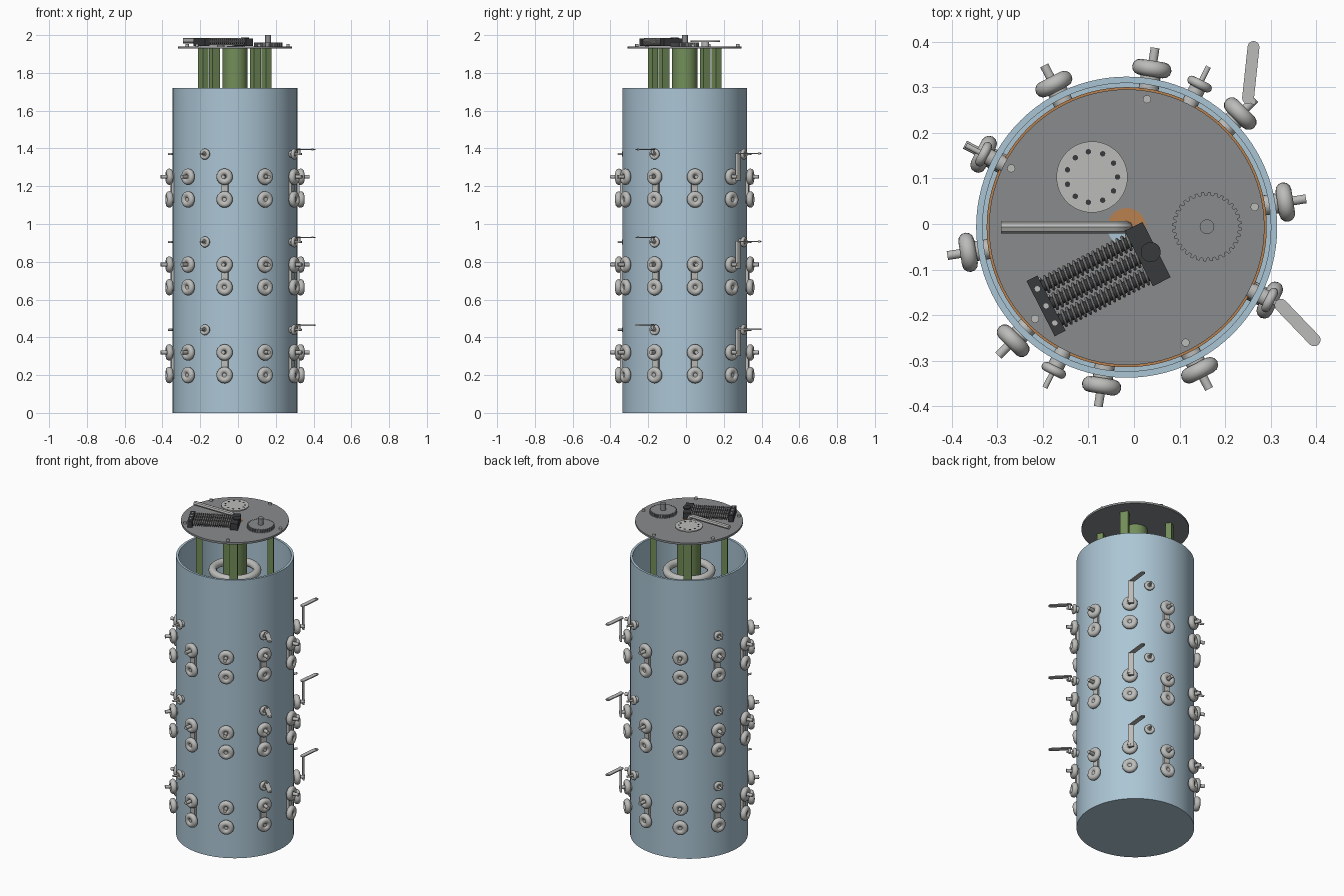
import bpy, bmesh
from math import pi, sin, cos, radians
from mathutils import Matrix, Vector

if "Cube" in bpy.data.objects:
    bpy.data.objects.remove(bpy.data.objects["Cube"])

CX, CY = -0.016, -0.007          # axis of the vessel
LID = 1.94                       # top of the lid
made = []


def material(name, r, g, b):
    m = bpy.data.materials.new(name)
    m.use_nodes = True
    m.diffuse_color = (r, g, b, 1)
    m.node_tree.nodes["Principled BSDF"].inputs["Base Color"].default_value = (r, g, b, 1)
    return m


BLUE = material("pale blue", 0.41, 0.56, 0.66)
GREY = material("lid grey", 0.25, 0.26, 0.265)
STEEL = material("light steel", 0.50, 0.50, 0.49)
GREEN = material("moss green", 0.17, 0.27, 0.10)
BLACK = material("charcoal", 0.04, 0.042, 0.046)
COPPER = material("copper", 0.48, 0.22, 0.08)


def mesh_of(bm, name, *mats):
    bmesh.ops.recalc_face_normals(bm, faces=bm.faces)
    me = bpy.data.meshes.new(name)
    bm.to_mesh(me)
    bm.free()
    for m in mats:
        me.materials.append(m)
    return me


def place(name, me, loc=(CX, CY, 0), turn=0):
    ob = bpy.data.objects.new(name, me)
    ob.location, ob.rotation_euler = loc, (0, 0, turn)
    bpy.context.collection.objects.link(ob)
    made.append(ob)
    return ob


def lathe(bm, profile, mat=Matrix(), segs=24, loop=False):
    """Spin (radius, height) points round local z; loop closes the section."""
    rings = [[bm.verts.new(mat @ Vector((r * cos(2 * pi * i / segs), r * sin(2 * pi * i / segs), h)))
              for i in range(segs)] for r, h in profile]
    pairs = list(zip(rings, rings[1:]))
    if loop:
        pairs.append((rings[-1], rings[0]))
    else:
        bm.faces.new(rings[0])
        bm.faces.new(rings[-1])
    for a, b in pairs:
        for i in range(segs):
            j = (i + 1) % segs
            bm.faces.new((a[i], a[j], b[j], b[i]))


def rod(bm, r, a, b, mat=Matrix(), segs=20):
    lathe(bm, [(r, a), (r, b)], mat, segs)


def torus(bm, major, minor, mat=Matrix(), segs=28, sides=12):
    lathe(bm, [(major + minor * cos(2 * pi * k / sides), minor * sin(2 * pi * k / sides))
               for k in range(sides)], mat, segs, True)


def box(bm, size, centre):
    bmesh.ops.create_cube(bm, size=1, matrix=Matrix.Translation(centre) @ Matrix.Diagonal((*size, 1)))


def slab(bm, outline, z0, z1):
    face = bm.faces.new([bm.verts.new((x, y, z0)) for x, y in outline])
    top = bmesh.ops.extrude_face_region(bm, geom=[face])["geom"]
    bmesh.ops.translate(bm, vec=(0, 0, z1 - z0), verts=[v for v in top if isinstance(v, bmesh.types.BMVert)])


def capsule(a, b, r, n=8):
    d = (Vector(b) - Vector(a)).normalized()
    s = Vector((-d.y, d.x))
    pts = []
    for end, sign in ((Vector(a), -1), (Vector(b), 1)):
        pts += [end + sign * r * (d * sin(pi * k / n) - s * cos(pi * k / n)) for k in range(n + 1)]
    return pts


def part(name, mat, build, loc=(CX, CY, 0), turn=0):
    bm = bmesh.new()
    build(bm)
    return place(name, mesh_of(bm, name, mat), loc, turn)


# Vessel: open shell with a floor, copper liner inside
part("vessel_shell", BLUE, lambda bm: lathe(
    bm, [(0.33, 0), (0.33, 1.72), (0.316, 1.72), (0.316, 0.02)], segs=96))
part("copper_liner", COPPER, lambda bm: lathe(
    bm, [(0.307, 0.05), (0.307, 1.38), (0.302, 1.38), (0.302, 0.05)], segs=96, loop=True))

# Inner column, ring tube and four posts carrying the lid
part("central_column", GREEN, lambda bm: rod(bm, 0.067, 0.05, 1.93, segs=40))
part("inner_ring_tube", STEEL, lambda bm: torus(bm, 0.125, 0.023, Matrix.Translation((0, 0, 1.63)), 48))
for k in range(4):
    part("lid_post", GREEN, lambda bm: box(bm, (0.035, 0.045, 1.88), (0.2, 0, 0.99)),
         turn=radians(-57 + 90 * k))


# Lid with five screws
part("lid", GREY, lambda bm: rod(bm, 0.302, 1.928, LID, segs=96))
part("lid_screws", STEEL, lambda bm: [
    rod(bm, 0.009, LID, LID + 0.012,
        Matrix.Rotation(radians(9 + 72 * k), 4, 'Z') @ Matrix.Translation((0.284, 0, 0)), 12)
    for k in range(5)])

# Central port: copper far half, pale near half
bm = bmesh.new()
rod(bm, 0.042, LID, LID + 0.002, segs=36)
bmesh.ops.bisect_plane(bm, geom=bm.verts[:] + bm.edges[:] + bm.faces[:],
                       plane_co=(0, 0, 0), plane_no=(0.3, 1, 0))
for f in bm.faces:
    c = f.calc_center_median()
    f.material_index = 0 if c.y + 0.3 * c.x > 0 else 1
place("central_port", mesh_of(bm, "central_port", COPPER, BLUE))

# Gear and its axle
teeth = 32
rim = []
for t in range(teeth):
    for step, r in ((0, 0.069), (0.3, 0.069), (0.45, 0.076), (0.85, 0.076)):
        a = 2 * pi * (t + step) / teeth
        rim.append((r * cos(a), r * sin(a)))
part("gear", GREY, lambda bm: slab(bm, rim, LID, 1.96), (0.16, -0.006, 0))
part("gear_axle", GREY, lambda bm: rod(bm, 0.016, LID, 2.0), (0.16, -0.006, 0))

# Perforated disc
DISC = (-0.092, 0.103, 0)
part("perforated_disc", STEEL, lambda bm: (
    rod(bm, 0.078, 1.964, 1.971, segs=48), rod(bm, 0.02, LID, 1.965)), DISC)
part("disc_holes", BLACK, lambda bm: [
    rod(bm, 0.006, 1.963, 1.972, Matrix.Rotation(2 * pi * k / 11, 4, 'Z') @ Matrix.Translation((0.056, 0, 0)), 12)
    for k in range(11)], DISC)


def wire(name, points, radius, mat, loc, turn=0):
    cu = bpy.data.curves.new(name, 'CURVE')
    cu.dimensions, cu.bevel_depth, cu.bevel_resolution, cu.use_fill_caps = '3D', radius, 2, True
    sp = cu.splines.new('POLY')
    sp.points.add(len(points) - 1)
    for p, co in zip(sp.points, points):
        p.co = (*co, 1)
    cu.materials.append(mat)
    ob = place(name, cu, loc, turn)
    bpy.context.view_layer.objects.active = ob
    ob.select_set(True)
    bpy.ops.object.convert(target='MESH')
    ob.select_set(False)


# Outlet pipe bending down into the port
bpy.ops.object.select_all(action='DESELECT')
bend = [(0.03 * (sin(a) - 1), 0, 0.03 * (cos(a) - 1)) for a in (pi / 2 * k / 8 for k in range(9))]
wire("outlet_pipe", [(-0.275, 0, 0)] + bend, 0.0135, STEEL, (CX, CY, 1.97))

# Spring pack: two end blocks, three rods with coils
PACK, TURN = (0.03, -0.066, LID), radians(27)
part("spring_block", BLACK, lambda bm: (
    box(bm, (0.044, 0.136, 0.04), (0, 0, 0.022)), rod(bm, 0.022, 0.04, 0.048, Matrix.Translation((0.008, 0.001, 0)))),
     PACK, TURN)
part("spring_end_plate", BLACK, lambda bm: box(bm, (0.027, 0.136, 0.04), (-0.25, 0, 0.022)), PACK, TURN)
side = Matrix.Rotation(-pi / 2, 4, 'Y')
for y in (-0.042, 0, 0.042):
    part("spring_rod", BLACK, lambda bm: rod(bm, 0.013, 0, 0.25, Matrix.Translation((0, y, 0.024)) @ side, 14),
         PACK, TURN)
    part("spring_stud", STEEL, lambda bm: rod(bm, 0.006, 0.04, 0.045, Matrix.Translation((-0.25, y, 0)), 10),
         PACK, TURN)
    coil = [(-0.022 - 0.214 * i / 252, y + 0.0175 * cos(2 * pi * i / 14), 0.024 + 0.0175 * sin(2 * pi * i / 14))
            for i in range(253)]
    wire("spring_coil", coil, 0.003, STEEL, PACK, TURN)

# Side fittings, modelled along +x and turned round the vessel
out = Matrix.Rotation(pi / 2, 4, 'Y')


def fitting(name, major, minor, hub, shaft, reach, link=False):
    bm = bmesh.new()
    torus(bm, major, minor, Matrix.Translation((0.352, 0, 0)) @ out)
    rod(bm, hub, 0.30, 0.35, out)
    lathe(bm, [(hub * 0.75, 0.345), (hub * 0.6, 0.36)], out)
    if shaft:
        rod(bm, shaft, 0.35, reach, out, 14)
    if link:
        box(bm, (0.016, 0.034, 0.1), (0.336, 0, -0.06))
    return mesh_of(bm, name, STEEL)


upper = fitting("upper_wheel", 0.026, 0.0175, 0.022, 0.010, 0.398)
linked = fitting("linked_wheel", 0.026, 0.0175, 0.022, 0.010, 0.398, True)
lower = fitting("lower_wheel", 0.026, 0.0175, 0.022, 0.009, 0.358)
knob = fitting("small_knob", 0.019, 0.010, 0.018, 0.006, 0.395)

# Flat lever on the right-hand knob, and upright crank on a wheel shaft
bm = bmesh.new()
slab(bm, capsule((0.322, -0.178), (0.395, -0.254), 0.014), 0.021, 0.027)
rod(bm, 0.008, -0.006, 0.03, Matrix.Translation((0.322, -0.178, 0)))
rod(bm, 0.006, 0.02, 0.029, Matrix.Translation((0.395, -0.254, 0)))
lever = mesh_of(bm, "flat_lever", STEEL)
bm = bmesh.new()
slab(bm, capsule((0.250, 0.276), (0.262, 0.388), 0.013), 0, 0.006)
slab(bm, capsule((0.245, 0.284), (0.262, 0.268), 0.006), -0.14, 0.004)
rod(bm, 0.006, -0.002, 0.008, Matrix.Translation((0.262, 0.388, 0)))
crank = mesh_of(bm, "upright_crank", STEEL)

for level in range(3):
    z = 0.32 + 0.465 * level
    for k in range(10):
        a = 9 + 36 * k
        has_link = a in (9, 81, 153, 189, 261, 333)
        place("upper_wheel", linked if has_link else upper, (CX, CY, z), radians(a))
        place("lower_wheel", lower, (CX, CY, z - 0.12), radians(a))
    for a in (-27, 63, 153, 243):
        place("small_knob", knob, (CX, CY, z + 0.12), radians(a))
    place("flat_lever", lever, (0, 0, z + 0.12))
    place("upright_crank", crank, (0, 0, z + 0.12))

# Smooth shading with sharp edges kept
for ob in made:
    ob.select_set(True)
bpy.context.view_layer.objects.active = made[0]
bpy.ops.object.shade_smooth_by_angle(angle=radians(35))
